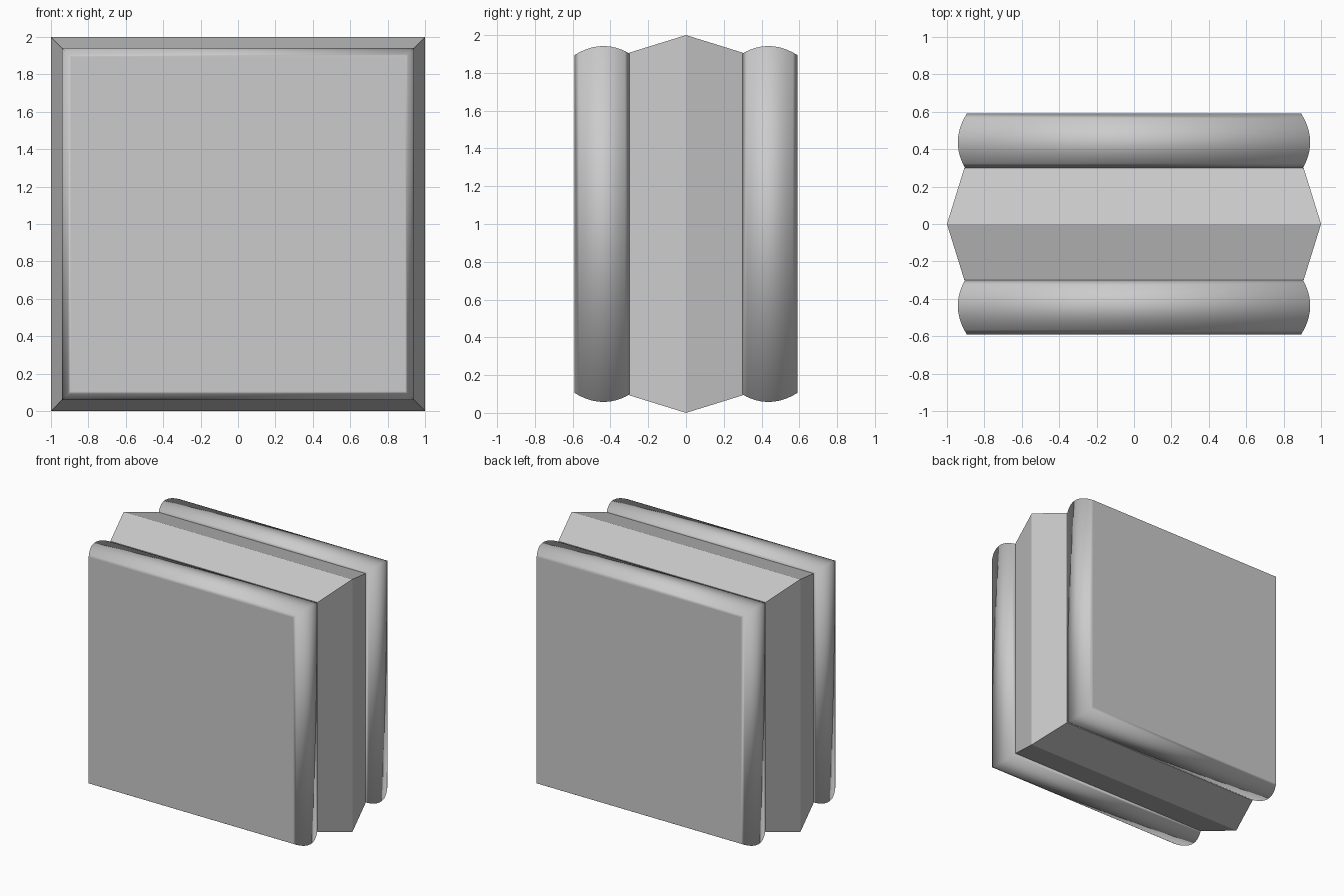
import bpy, bmesh

if "Cube" in bpy.data.objects:
    bpy.data.objects.remove(bpy.data.objects["Cube"])


def square_loft(name, profile, smooth=False):
    """Loft square rings along y; profile holds (y, half_size) pairs."""
    bm = bmesh.new()
    rings = []
    for y, h in profile:
        rings.append([bm.verts.new((sx * h, y, 1 + sz * h))
                      for sx, sz in ((-1, -1), (1, -1), (1, 1), (-1, 1))])
    for a, b in zip(rings, rings[1:]):
        for i in range(4):
            j = (i + 1) % 4
            bm.faces.new((a[i], a[j], b[j], b[i]))
    bm.faces.new(rings[0])
    bm.faces.new(rings[-1])
    bmesh.ops.recalc_face_normals(bm, faces=bm.faces)
    for f in bm.faces:
        f.smooth = smooth
    mesh = bpy.data.meshes.new(name)
    bm.to_mesh(mesh)
    bm.free()
    obj = bpy.data.objects.new(name, mesh)
    bpy.context.collection.objects.link(obj)
    return obj


# Middle block with a ridge around its waist
square_loft("core_block", [(-0.30, 0.907), (0, 1.0), (0.30, 0.907)])

# Bulging slabs on the front and back, softly shaded
STEPS = 12
for name, side in (("front_slab", -1), ("back_slab", 1)):
    profile = []
    for i in range(STEPS + 1):
        y = 0.30 + 0.29 * i / STEPS
        profile.append((side * y, 0.942 - 2.05 * (y - 0.437) ** 2))
    slab = square_loft(name, profile, smooth=True)
    weighted = slab.modifiers.new("face_weighted_shading", 'WEIGHTED_NORMAL')
    weighted.weight = 100
